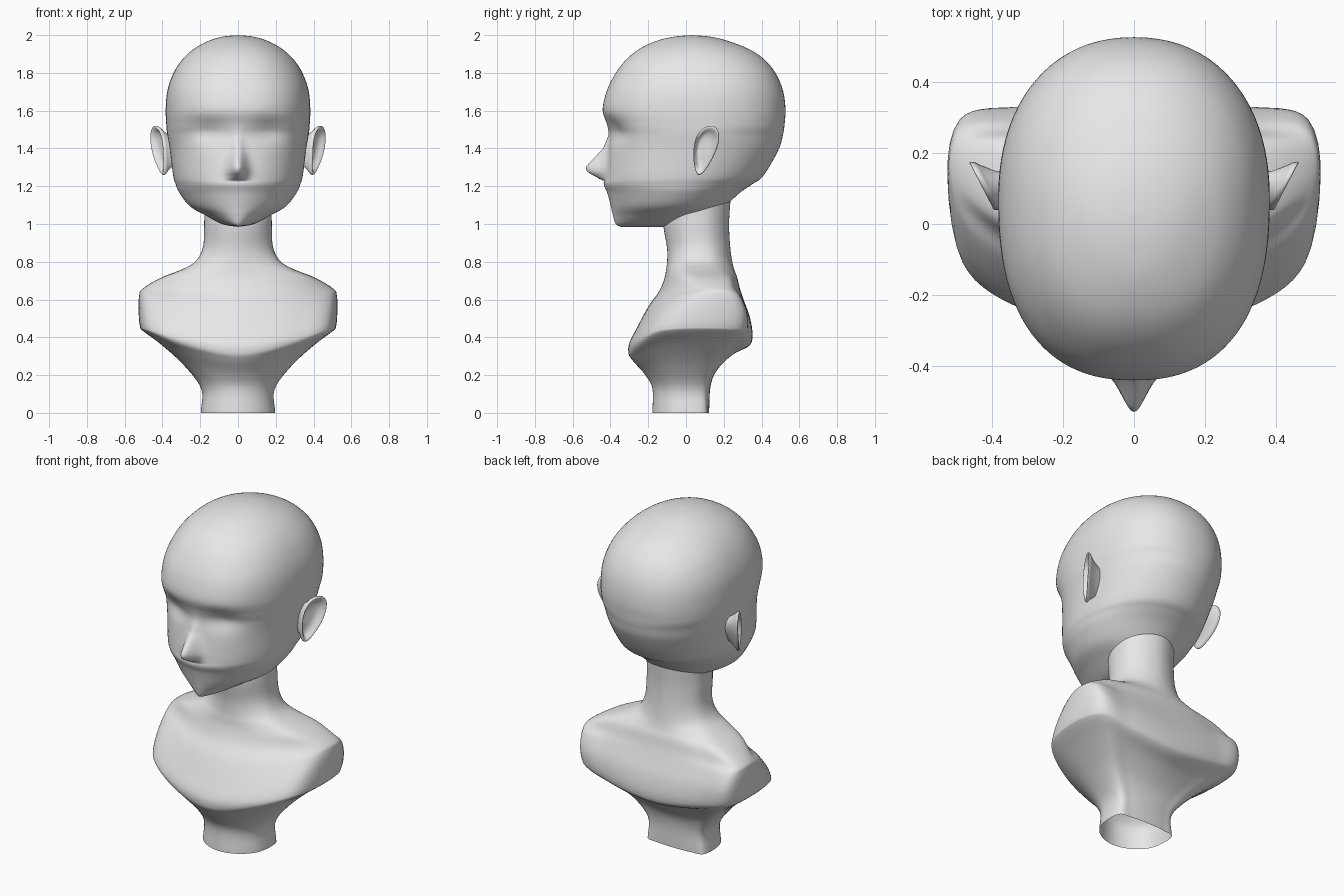
import bpy, bmesh, math
from mathutils import Vector

cube = bpy.data.objects.get("Cube")
if cube:
    bpy.data.objects.remove(cube, do_unlink=True)

clay = bpy.data.materials.new("plain_grey")
clay.use_nodes = True
GREY = (0.8, 0.8, 0.8, 1)
clay.diffuse_color = GREY
clay.node_tree.nodes["Principled BSDF"].inputs["Base Color"].default_value = GREY


def spline(points, steps, closed=False):
    """Centripetal Catmull-Rom curve through points of any dimension."""
    p = [Vector(q) for q in points]
    if closed:
        p = [p[-1]] + p + [p[0], p[1]]
    else:
        p = [p[0] * 2 - p[1]] + p + [p[-1] * 2 - p[-2]]
    out = []
    for a, b, c, d in zip(p, p[1:], p[2:], p[3:]):
        t = [0.0]
        for u, v in ((a, b), (b, c), (c, d)):
            t.append(t[-1] + max((v - u).length, 1e-4) ** 0.5)

        def mix(u, v, i, j, s):
            return u * ((t[j] - s) / (t[j] - t[i])) + v * ((s - t[i]) / (t[j] - t[i]))

        for k in range(steps):
            s = t[1] + (t[2] - t[1]) * k / steps
            ab, bc, cd = mix(a, b, 0, 1, s), mix(b, c, 1, 2, s), mix(c, d, 2, 3, s)
            out.append(mix(mix(ab, bc, 0, 2, s), mix(bc, cd, 1, 3, s), 1, 2, s))
    if not closed:
        out.append(p[-2])
    return out


def loft(name, rings):
    """Skin closed rings of equal length into one smooth object."""
    bm = bmesh.new()
    rows = [[bm.verts.new(co) for co in ring] for ring in rings]
    n = len(rows[0])
    for low, high in zip(rows, rows[1:]):
        for i in range(n):
            j = (i + 1) % n
            bm.faces.new((low[i], low[j], high[j], high[i]))
    bmesh.ops.remove_doubles(bm, verts=bm.verts, dist=1e-4)
    bmesh.ops.recalc_face_normals(bm, faces=bm.faces)
    for f in bm.faces:
        f.smooth = True
    mesh = bpy.data.meshes.new(name)
    bm.to_mesh(mesh)
    bm.free()
    mesh.materials.append(clay)
    obj = bpy.data.objects.new(name, mesh)
    bpy.context.collection.objects.link(obj)
    return obj


# Torso and neck: front z, side z, back z, half width, front y, back y, cap front y, cap back y
torso_rows = [
    (0, 0, 0, .183, -.178, .122, -.06, .10),
    (.13, .13, .14, .182, -.178, .13, -.06, .10),
    (.2, .24, .22, .26, -.215, .16, -.07, .13),
    (.28, .36, .31, .385, -.285, .25, -.09, .22),
    (.32, .43, .36, .475, -.305, .34, -.11, .27),
    (.36, .45, .4, .483, -.303, .352, -.11, .285),
    (.46, .53, .5, .492, -.255, .34, -.06, .295),
    (.57, .62, .6, .498, -.195, .305, .03, .265),
    (.64, .655, .66, .49, -.145, .285, .08, .23),
    (.71, .715, .72, .39, -.115, .27, .03, .21),
    (.76, .76, .76, .28, -.105, .255, 0, .17),
    (.8, .8, .8, .215, -.1, .245, 0, .14),
    (.87, .87, .87, .178, -.1, .235, .01, .13),
    (1, 1, 1, .17, -.12, .228, 0, .12),
    (1.12, 1.12, 1.12, .17, -.11, .235, 0, .12),
]


def torso_ring(row):
    zf, zs, zb, w, yf, yb, cf, cb = row
    half = [(.62 * w, yf + .3 * (cf - yf), zf + .45 * (zs - zf)), (w, cf, zs),
            (w, cb, zs), (.62 * w, yb + .3 * (cb - yb), zb + .45 * (zs - zb))]
    other = [(-x, y, z) for x, y, z in reversed(half)]
    return spline([(0, yf, zf)] + half + [(0, yb, zb)] + other, 8, True)


loft("neck_and_shoulders", [torso_ring(r) for r in spline(torso_rows, 5)])

# Head: z, half width, front y, back y, widest y, front squareness, back squareness
head_rows = [
    (.985, 0, -.345, 0, -.12, 1.8, 2),
    (1, .085, -.372, .1, -.12, 1.8, 2),
    (1.05, .18, -.388, .17, -.1, 1.8, 2),
    (1.09, .25, -.397, .205, -.08, 1.8, 2),
    (1.165, .31, -.417, .285, -.04, 1.9, 2),
    (1.21, .33, -.435, .35, -.02, 2, 2),
    (1.25, .342, -.43, .405, 0, 2.1, 2),
    (1.4, .362, -.412, .493, .04, 2.2, 2.1),
    (1.47, .374, -.407, .513, .06, 2.3, 2.1),
    (1.53, .38, -.42, .522, .07, 2.4, 2.2),
    (1.6, .383, -.441, .527, .07, 2.4, 2.2),
    (1.7, .375, -.421, .515, .07, 2.4, 2.2),
    (1.81, .336, -.365, .467, .06, 2.3, 2.2),
    (1.9, .267, -.285, .378, .05, 2.2, 2.1),
    (1.97, .155, -.155, .22, .04, 2, 2),
    (1.992, .08, -.06, .125, .03, 2, 2),
    (2, 0, .03, .03, .03, 2, 2),
]
nose_line = [(1.52, 0), (1.47, .006), (1.4, .027), (1.35, .068), (1.305, .107),
             (1.275, .1), (1.25, .045), (1.225, 0)]


def nose_height(z):
    for (za, a), (zb, b) in zip(nose_line, nose_line[1:]):
        if zb <= z <= za:
            t = (za - z) / (za - zb)
            return a + (b - a) * t * t * (3 - 2 * t) if zb < 1.28 else a + (b - a) * t
    return 0


def head_ring(row, count=128):
    z, w, yf, yb, yc, nf, nb = row
    w = max(w, 0)
    ring = []
    for i in range(count):
        u = 2 * math.pi * i / count
        a = u - .6 * math.sin(u)          # closer together at the face
        s, c = math.sin(a), math.cos(a)
        e = 2 / (nf if c > 0 else nb)
        x = w * math.copysign(abs(s) ** e, s)
        y = yc - (yc - yf if c > 0 else yb - yc) * math.copysign(abs(c) ** e, c)
        if c > 0:
            socket = math.exp(-((abs(x) - .17) / .1) ** 2 - ((z - 1.49) / .065) ** 2)
            nose_w = .028 + .02 * min(max((1.45 - z) / .17, 0), 1)
            y += .03 * socket * c - nose_height(z) * math.exp(-(x / nose_w) ** 2)
        ring.append((x, y, z))
    return ring


loft("head", [head_ring(r) for r in spline(head_rows, 8)])

# Ears: rings of an egg-shaped outline as (scale, sideways offset), root to hollow
ear_rings = [(.55, -.09), (.65, -.06), (.9, -.02), (.99, -.008), (1, 0), (.95, .005),
             (.86, 0), (.72, -.016), (.5, -.026), (0, -.028)]


def ear(name, side):
    rings = []
    for scale, out in spline(ear_rings, 3):
        ring = []
        for i in range(40):
            a = 2 * math.pi * i / 40
            v = math.sin(a)
            y = .1 + scale * ((.06 + .02 * v) * math.cos(a) + .03 * v)
            z = 1.39 + scale * .13 * v
            x = .385 + .52 * (y - .03) - .1 * max(0, 1.36 - z) + out
            ring.append((side * x, y, z))
        rings.append(ring)
    loft(name, rings)


ear("left_ear", 1)
ear("right_ear", -1)
